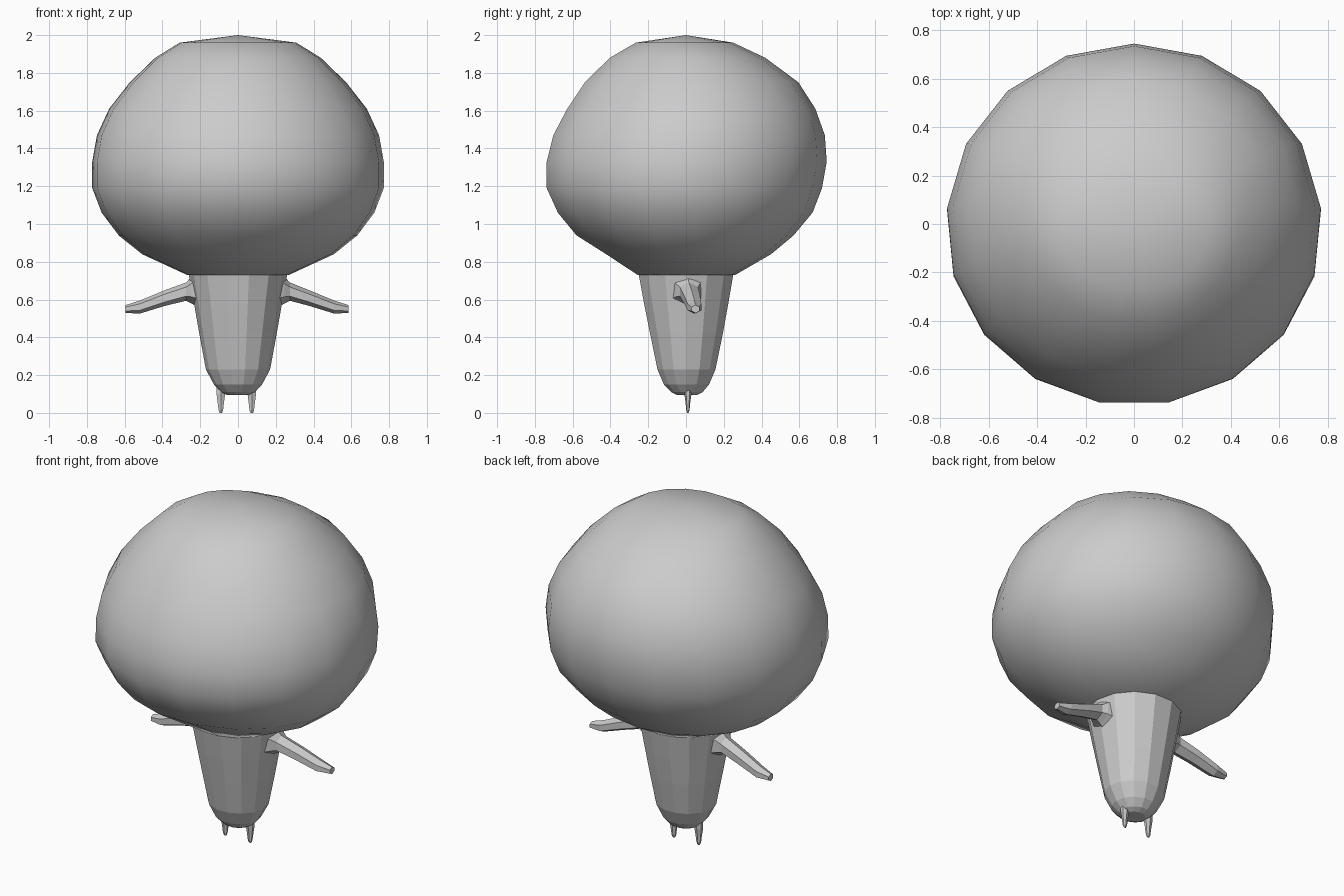
import bpy, bmesh
from math import sin, cos, pi
from mathutils import Vector

if "Cube" in bpy.data.objects:
    bpy.data.objects.remove(bpy.data.objects["Cube"])


def loft(name, rings, tip=None, smooth=False):
    """Skin a list of point rings, closing the start flat and the end flat or to a tip."""
    bm = bmesh.new()
    loops = [[bm.verts.new(p) for p in r] for r in rings]
    n = len(loops[0])
    for a, b in zip(loops, loops[1:]):
        for i in range(n):
            j = (i + 1) % n
            bm.faces.new((a[i], a[j], b[j], b[i]))
    bm.faces.new(loops[0][::-1])
    if tip:
        t = bm.verts.new(tip)
        for i in range(n):
            bm.faces.new((loops[-1][i], loops[-1][(i + 1) % n], t))
    else:
        bm.faces.new(loops[-1])
    bmesh.ops.recalc_face_normals(bm, faces=bm.faces)
    for f in bm.faces:
        f.smooth = smooth
    me = bpy.data.meshes.new(name)
    bm.to_mesh(me)
    bm.free()
    ob = bpy.data.objects.new(name, me)
    bpy.context.collection.objects.link(ob)
    return ob


def level(z, rx, y0, y1, n, x=0.0, turn=0.0):
    """Horizontal ellipse at height z, reaching from y0 to y1."""
    cy, ry = (y0 + y1) / 2, (y1 - y0) / 2
    return [Vector((x + rx * sin(2 * pi * (i + turn) / n),
                    cy + ry * cos(2 * pi * (i + turn) / n), z)) for i in range(n)]


# Big faceted-outline, smooth-shaded head
head = [(0.73, 0.27, -0.26, 0.26), (0.84, 0.51, -0.43, 0.45), (0.94, 0.635, -0.59, 0.57),
        (1.06, 0.725, -0.69, 0.67), (1.19, 0.775, -0.75, 0.72), (1.33, 0.775, -0.75, 0.745),
        (1.47, 0.75, -0.715, 0.735), (1.61, 0.685, -0.64, 0.685), (1.75, 0.575, -0.545, 0.595),
        (1.88, 0.44, -0.41, 0.42), (1.96, 0.31, -0.27, 0.25)]
loft("head", [level(*h, 17) for h in head], (0, 0, 2.0), True)

# Tapered flat-faced body
body = [(0.095, 0.06, -0.05, 0.06), (0.11, 0.09, -0.08, 0.09), (0.15, 0.127, -0.12, 0.125),
        (0.23, 0.17, -0.155, 0.16), (0.42, 0.205, -0.195, 0.2), (0.58, 0.233, -0.228, 0.23),
        (0.74, 0.262, -0.258, 0.258)]
loft("body", [level(*b, 14, 0, 0.5) for b in body])

# Arms: flared shoulder narrowing to a drooping paddle (x, y, z, half y, half z)
arm = [(0.19, 0.0, 0.65, 0.10, 0.09), (0.245, 0.01, 0.65, 0.075, 0.062),
       (0.275, 0.015, 0.642, 0.055, 0.042), (0.38, 0.03, 0.607, 0.05, 0.036),
       (0.51, 0.045, 0.56, 0.042, 0.03), (0.585, 0.05, 0.55, 0.024, 0.018)]
for side, label in ((1, "right_arm"), (-1, "left_arm")):
    rings = [[Vector((side * (x if x < 0.3 else x + (0.01 if side < 0 else 0)),
                      y + hy * cos(2 * pi * (i + 0.5) / 6),
                      z + hz * sin(2 * pi * (i + 0.5) / 6) / 0.87)) for i in range(6)]
             for x, y, z, hy, hz in arm]
    loft(label, rings)

# Small peg feet
foot = [(0.0, 0.008, 0.004), (0.015, 0.014, 0.009), (0.06, 0.02, 0.013), (0.10, 0.026, 0.019),
        (0.14, 0.026, 0.019)]
for x, label in ((0.073, "right_foot"), (-0.091, "left_foot")):
    loft(label, [level(z, rx, 0.01 - ry, 0.01 + ry, 6, x) for z, rx, ry in foot])
